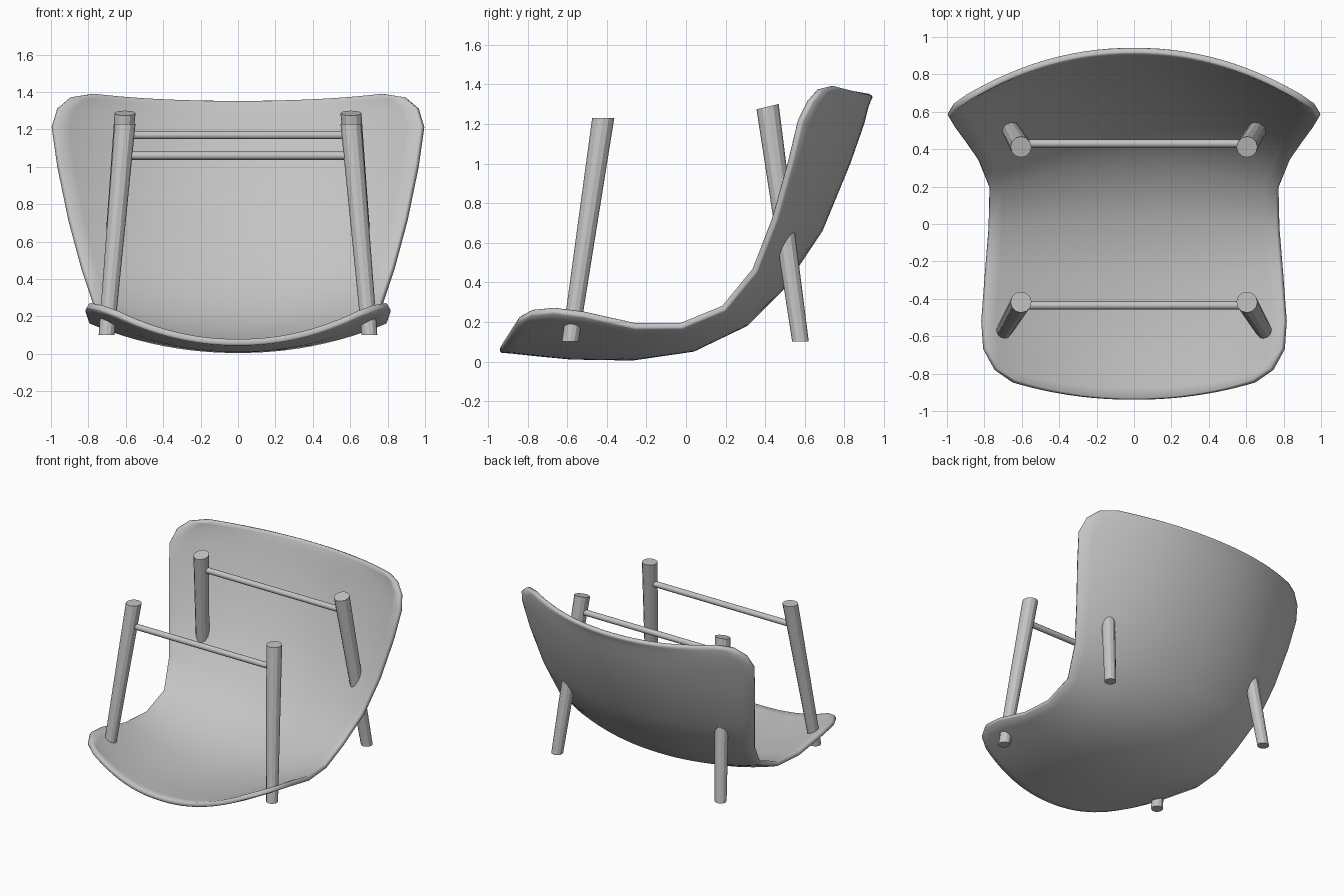
import bpy, bmesh, math

cube = bpy.data.objects.get("Cube")
if cube:
    bpy.data.objects.remove(cube, do_unlink=True)

grey = bpy.data.materials.new("light_grey")
grey.use_nodes = True
colour = (0.55, 0.55, 0.55, 1)
grey.diffuse_color = colour
grey.node_tree.nodes["Principled BSDF"].inputs["Base Color"].default_value = colour


def make_object(name, bm):
    bmesh.ops.recalc_face_normals(bm, faces=bm.faces)
    mesh = bpy.data.meshes.new(name)
    bm.to_mesh(mesh)
    bm.free()
    mesh.materials.append(grey)
    obj = bpy.data.objects.new(name, mesh)
    bpy.context.collection.objects.link(obj)
    return obj


def smooth(obj, angle):
    bpy.ops.object.select_all(action='DESELECT')
    obj.select_set(True)
    bpy.context.view_layer.objects.active = obj
    bpy.ops.object.shade_smooth_by_angle(angle=math.radians(angle))


# Shell cross-sections: half width, centre y and z, edge y and z
sections = [
    (.65, -.94, .045, -.85, .20),
    (.75, -.88, .04, -.78, .235),
    (.81, -.74, .025, -.67, .245),
    (.82, -.58, .01, -.52, .225),
    (.80, -.27, .005, -.26, .165),
    (.78, .04, .05, -.02, .165),
    (.775, .31, .18, .20, .255),
    (.84, .49, .36, .36, .45),
    (.91, .69, .66, .46, .71),
    (.97, .83, 1.0, .54, 1.0),
    (1.0, .90, 1.2, .59, 1.21),
    (.97, .92, 1.28, .64, 1.31),
    (.90, .935, 1.32, .69, 1.37),
    (.78, .945, 1.34, .755, 1.39),
]
columns = 24
bm = bmesh.new()
rows = []
for width, cy, cz, ey, ez in sections:
    row = []
    for i in range(columns + 1):
        u = 2 * i / columns - 1
        k = abs(u) ** 2.1
        row.append(bm.verts.new((width * u, cy + (ey - cy) * k, cz + (ez - cz) * k)))
    rows.append(row)
for low, high in zip(rows, rows[1:]):
    for i in range(columns):
        bm.faces.new((low[i], low[i + 1], high[i + 1], high[i]))
shell = make_object("seat_shell", bm)

# Thicken towards the sitter: the seat faces must point up
shell.data.update()
middle = shell.data.polygons[4 * columns + columns // 2]
thick = shell.modifiers.new("thickness", 'SOLIDIFY')
thick.thickness = 0.035
thick.offset = 1 if middle.normal.z > 0 else -1
rim = shell.modifiers.new("soft_rim", 'BEVEL')
rim.width = 0.007
rim.segments = 1
rim.limit_method = 'ANGLE'
rim.angle_limit = math.radians(60)
smooth(shell, 40)


# Tapered legs with level feet
def make_leg(name, foot, top, tilt):
    bm = bmesh.new()
    bmesh.ops.create_cone(bm, cap_ends=True, segments=12, radius1=.042,
                          radius2=.056, depth=1)
    for v in bm.verts:
        t = v.co.z + .5
        dy = v.co.y
        v.co.x += foot[0] + (top[0] - foot[0]) * t
        v.co.y += foot[1] + (top[1] - foot[1]) * t
        v.co.z = foot[2] + (top[2] - foot[2]) * t + tilt * dy * t
    make_object(name, bm)


for side, s in (("left", 1), ("right", -1)):
    make_leg("front_leg_" + side, (s * .703, -.585, .1), (s * .604, -.418, 1.23), 0)
    make_leg("back_leg_" + side, (s * .703, .578, .1), (s * .604, .412, 1.287), .24)

# Crossbars between each pair of legs
for name, y, z in (("front_crossbar", -.435, 1.06), ("back_crossbar", .43, 1.17)):
    bm = bmesh.new()
    bmesh.ops.create_cone(bm, cap_ends=True, segments=12, radius1=.022,
                          radius2=.022, depth=1.2)
    for v in bm.verts:
        v.co = (v.co.z, y + v.co.x, z + v.co.y)
    smooth(make_object(name, bm), 40)
